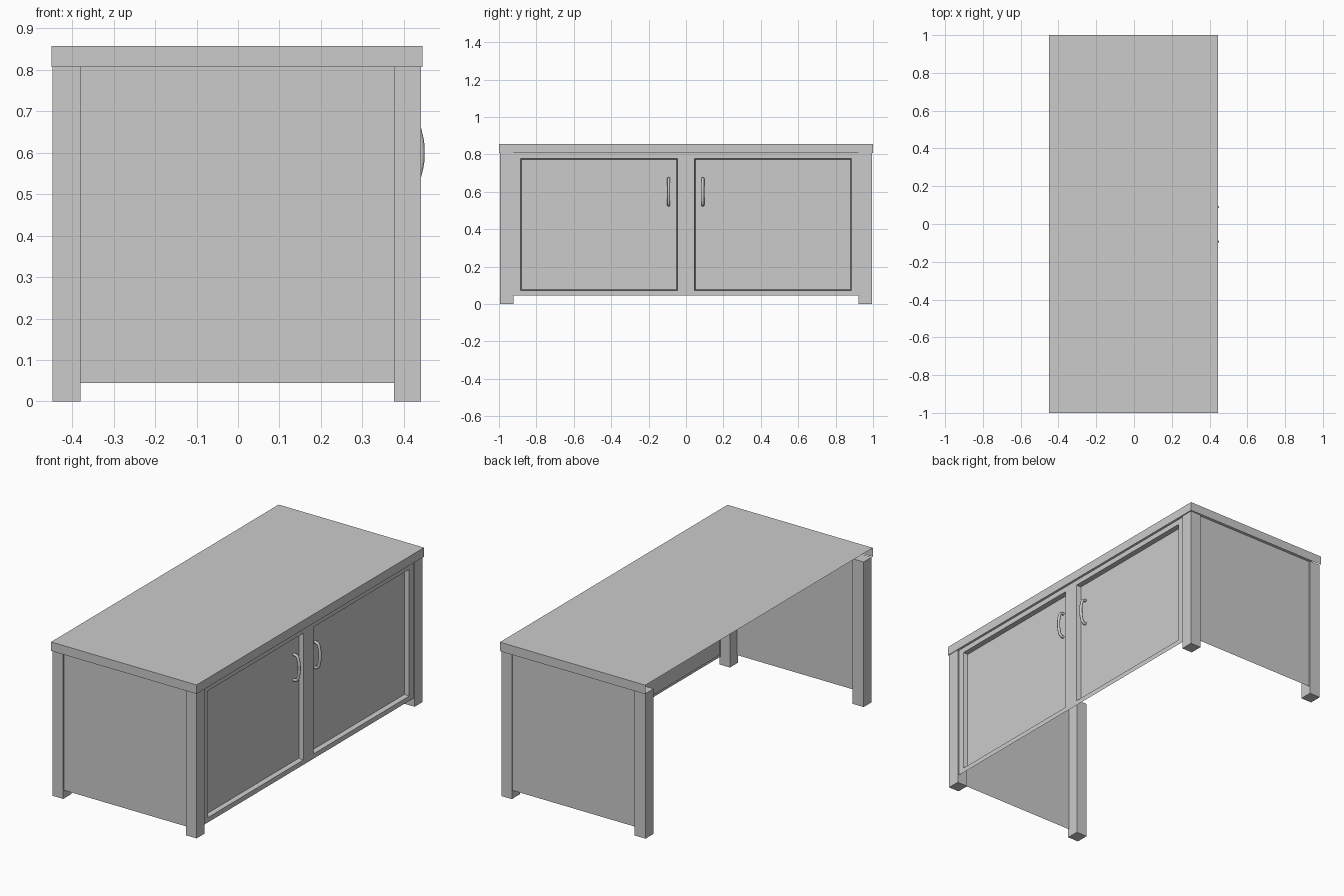
import bpy, bmesh
from mathutils import Vector

if "Cube" in bpy.data.objects:
    bpy.data.objects.remove(bpy.data.objects["Cube"])


def finish(bm, name):
    me = bpy.data.meshes.new(name)
    bm.to_mesh(me)
    bm.free()
    ob = bpy.data.objects.new(name, me)
    bpy.context.collection.objects.link(ob)
    return ob


def box(name, lo, hi, open_dirs=()):
    """Box between two corners, leaving out faces that point along open_dirs."""
    bm = bmesh.new()
    bmesh.ops.create_cube(bm, size=1)
    for v in bm.verts:
        v.co = Vector([lo[i] if v.co[i] < 0 else hi[i] for i in range(3)])
    bm.normal_update()
    gone = [f for f in bm.faces if any(f.normal.dot(Vector(d)) > 0.9 for d in open_dirs)]
    bmesh.ops.delete(bm, geom=gone, context='FACES')
    return finish(bm, name)


# Table top: a shell open underneath and at the back
box("table_top", (-0.45, -1, 0.807), (0.445, 1, 0.857), [(-1, 0, 0), (0, 0, -1)])

# Four square legs
for xname, x0, x1 in (("back", -0.447, -0.38), ("front", 0.376, 0.441)):
    for yname, s in (("left", -1), ("right", 1)):
        y0, y1 = sorted((s * 0.923, s * 0.994))
        box(f"{xname}_{yname}_leg", (x0, y0, 0), (x1, y1, 0.807))

# Thin end panels, set just inside the leg faces
for yname, s in (("left", -1), ("right", 1)):
    bm = bmesh.new()
    pts = [(-0.38, 0.045), (0.376, 0.045), (0.376, 0.807), (-0.38, 0.807)]
    bm.faces.new([bm.verts.new((x, s * 0.986, z)) for x, z in pts[::-s]])
    finish(bm, f"{yname}_end_panel")

# Door panel: thin sheet with two recessed doors
ys = [-0.923, -0.885, -0.045, 0.045, 0.885, 0.923]
zs = [0.045, 0.072, 0.777, 0.807]
bm = bmesh.new()
grid = [[bm.verts.new((0.434, y, z)) for z in zs] for y in ys]
doors = []
for i in range(len(ys) - 1):
    for j in range(len(zs) - 1):
        f = bm.faces.new((grid[i][j], grid[i + 1][j], grid[i + 1][j + 1], grid[i][j + 1]))
        if j == 1 and i in (1, 3):
            doors.append(f)
bm.normal_update()
bmesh.ops.inset_region(bm, faces=doors, thickness=0.007, depth=-0.025)
finish(bm, "door_panel")

# Curved pull handles
path = [(0.407, 0.529), (0.427, 0.533), (0.437, 0.556), (0.442, 0.6),
        (0.437, 0.644), (0.427, 0.667), (0.407, 0.671)]
for name, y in (("left_handle", -0.093), ("right_handle", 0.09)):
    cu = bpy.data.curves.new(name, 'CURVE')
    cu.dimensions = '3D'
    cu.bevel_depth = 0.008
    cu.bevel_resolution = 2
    cu.resolution_u = 4
    cu.use_fill_caps = True
    sp = cu.splines.new('BEZIER')
    sp.bezier_points.add(len(path) - 1)
    for p, (x, z) in zip(sp.bezier_points, path):
        p.co = (x, y, z)
        p.handle_left_type = p.handle_right_type = 'AUTO'
    bpy.context.collection.objects.link(bpy.data.objects.new(name, cu))
